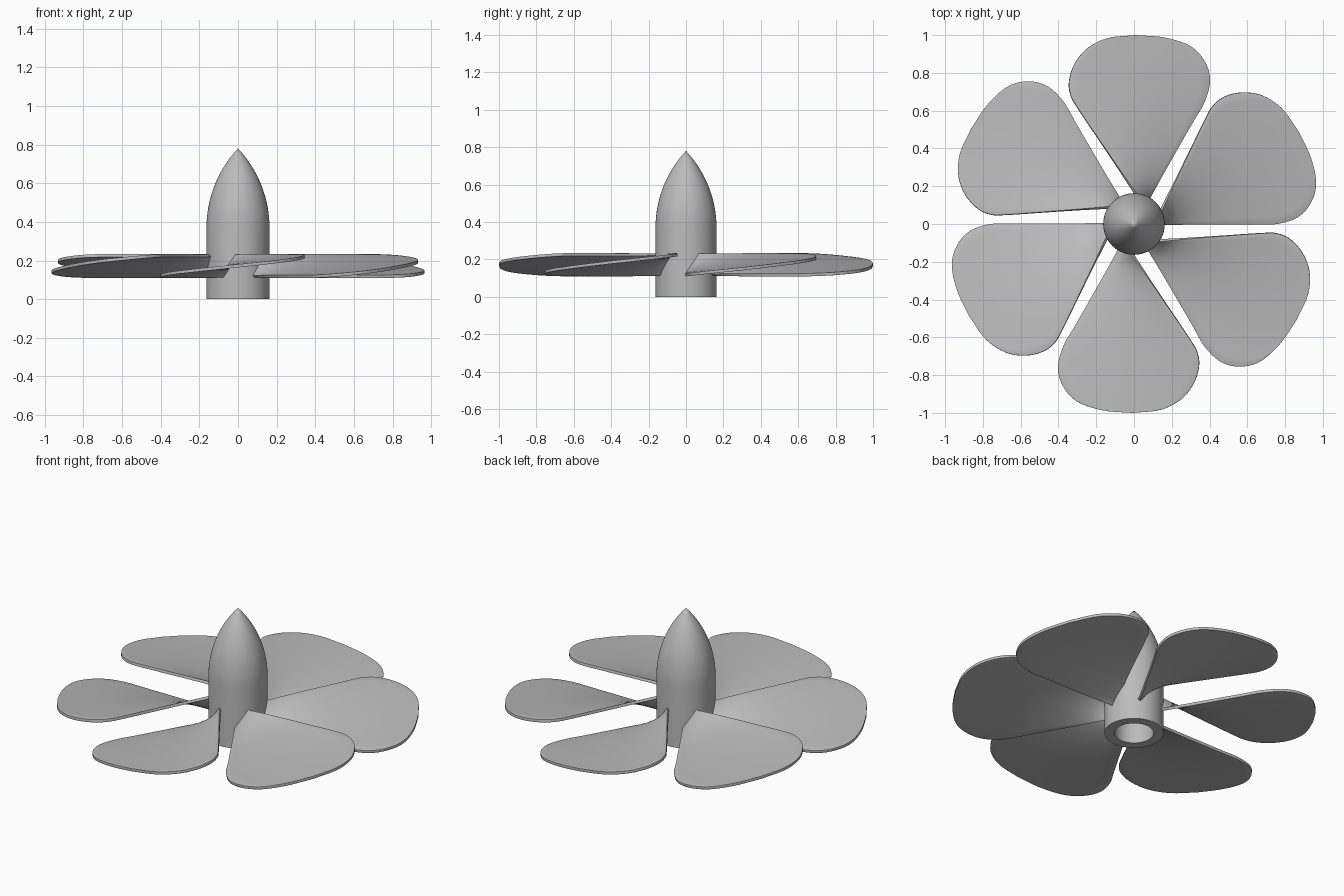
import bpy, bmesh, math
from mathutils import Vector

if "Cube" in bpy.data.objects:
    bpy.data.objects.remove(bpy.data.objects["Cube"], do_unlink=True)

grey = bpy.data.materials.new("metal_grey")
grey.use_nodes = True
COLOUR = (0.5, 0.5, 0.5, 1)
grey.diffuse_color = COLOUR
grey.node_tree.nodes["Principled BSDF"].inputs["Base Color"].default_value = COLOUR


def make_object(name, bm):
    mesh = bpy.data.meshes.new(name)
    bmesh.ops.recalc_face_normals(bm, faces=bm.faces)
    bm.to_mesh(mesh)
    bm.free()
    mesh.materials.append(grey)
    obj = bpy.data.objects.new(name, mesh)
    bpy.context.collection.objects.link(obj)
    return obj


def smooth(obj, degrees):
    bpy.ops.object.select_all(action="DESELECT")
    obj.select_set(True)
    bpy.context.view_layer.objects.active = obj
    bpy.ops.object.shade_smooth_by_angle(angle=math.radians(degrees))


# Hub: blind bore, straight barrel and a pointed ogive nose, spun round z
HUB_R, BORE_R, BORE_TOP, NOSE_Z, TIP_Z = 0.163, 0.108, 0.4, 0.37, 0.78
length = TIP_Z - NOSE_Z
arc_r = (length ** 2 + HUB_R ** 2) / (2 * HUB_R)
profile = [(0, BORE_TOP), (BORE_R, BORE_TOP), (BORE_R, 0), (HUB_R, 0)]
for i in range(17):
    h = length * i / 16
    profile.append((math.sqrt(arc_r ** 2 - h ** 2) - arc_r + HUB_R, NOSE_Z + h))
bm = bmesh.new()
ring = [bm.verts.new((r, 0, z)) for r, z in profile]
edges = [bm.edges.new(pair) for pair in zip(ring, ring[1:])]
bmesh.ops.spin(bm, geom=ring + edges, cent=(0, 0, 0), axis=(0, 0, 1),
               angle=math.tau, steps=64)
bmesh.ops.remove_doubles(bm, verts=bm.verts, dist=0.0005)
smooth(make_object("hub", bm), 35)

# Blade outline: leading and trailing sides from root to tip, seen from above
LOW_SIDE = [(.065, .113), (.19, .329), (.31, .537), (.375, .65), (.402, .765),
            (.372, .865), (.296, .943), (.164, .987), (.01, 1)]
HIGH_SIDE = [(.02, .142), (-.145, .386), (-.295, .608), (-.335, .68), (-.344, .755),
             (-.316, .845), (-.25, .928), (-.14, .984), (.01, 1)]


def spline(points, steps=5):
    """Sample a smooth curve through the points."""
    p = [Vector(q) for q in points]
    p = [2 * p[0] - p[1]] + p + [2 * p[-1] - p[-2]]
    out = []
    for a, b, c, d in zip(p, p[1:], p[2:], p[3:]):
        for k in range(steps):
            t = k / steps
            out.append(0.5 * (2 * b + (c - a) * t + (2 * a - 5 * b + 4 * c - d) * t ** 2
                              + (3 * b - a - 3 * c + d) * t ** 3))
    return out + [p[-2]]


def blade_height(r, angle):
    """Twisted sheet, low on one straight side and high on the other."""
    low = math.radians(-30)
    high = math.radians(34.1) - math.asin(min(1, 0.0965 / r))
    return 0.117 + 0.108 * (angle - low) / (high - low)


# Blade sheet lofted between both sides
COLS = 16
bm = bmesh.new()
rows = []
for low, high in zip(spline(LOW_SIDE), spline(HIGH_SIDE)):
    a0, a1 = math.atan2(-low.x, low.y), math.atan2(-high.x, high.y)
    row = []
    for j in range(COLS + 1):
        t = j / COLS
        a = a0 + (a1 - a0) * t
        # straight chords near the tip, arcs near the root
        blend = min(1, max(0, (low.length - 0.3) / 0.3))
        chord = low.lerp(high, t)
        r = low.length + (high.length - low.length) * t
        p = Vector((-r * math.sin(a), r * math.cos(a))).lerp(chord, blend)
        z = blade_height(p.length, math.atan2(-p.x, p.y))
        row.append(bm.verts.new((p.x, p.y, z)))
    rows.append(row)
for r0, r1 in zip(rows, rows[1:]):
    for j in range(COLS):
        bm.faces.new((r0[j], r0[j + 1], r1[j + 1], r1[j]))
bmesh.ops.remove_doubles(bm, verts=bm.verts, dist=0.0005)
blade = make_object("blade_1", bm)

# Thickness with softened rim
solid = blade.modifiers.new("thickness", "SOLIDIFY")
solid.thickness, solid.offset = 0.016, 0
bevel = blade.modifiers.new("soft_rim", "BEVEL")
bevel.width, bevel.segments = 0.004, 2
bevel.limit_method, bevel.angle_limit = "ANGLE", math.radians(60)
bpy.context.view_layer.objects.active = blade
for name in ("thickness", "soft_rim"):
    bpy.ops.object.modifier_apply(modifier=name)
smooth(blade, 50)

# Repeat the blade round the hub
for i in range(1, 6):
    copy = bpy.data.objects.new(f"blade_{i + 1}", blade.data)
    copy.rotation_euler.z = math.tau * i / 6
    bpy.context.collection.objects.link(copy)
